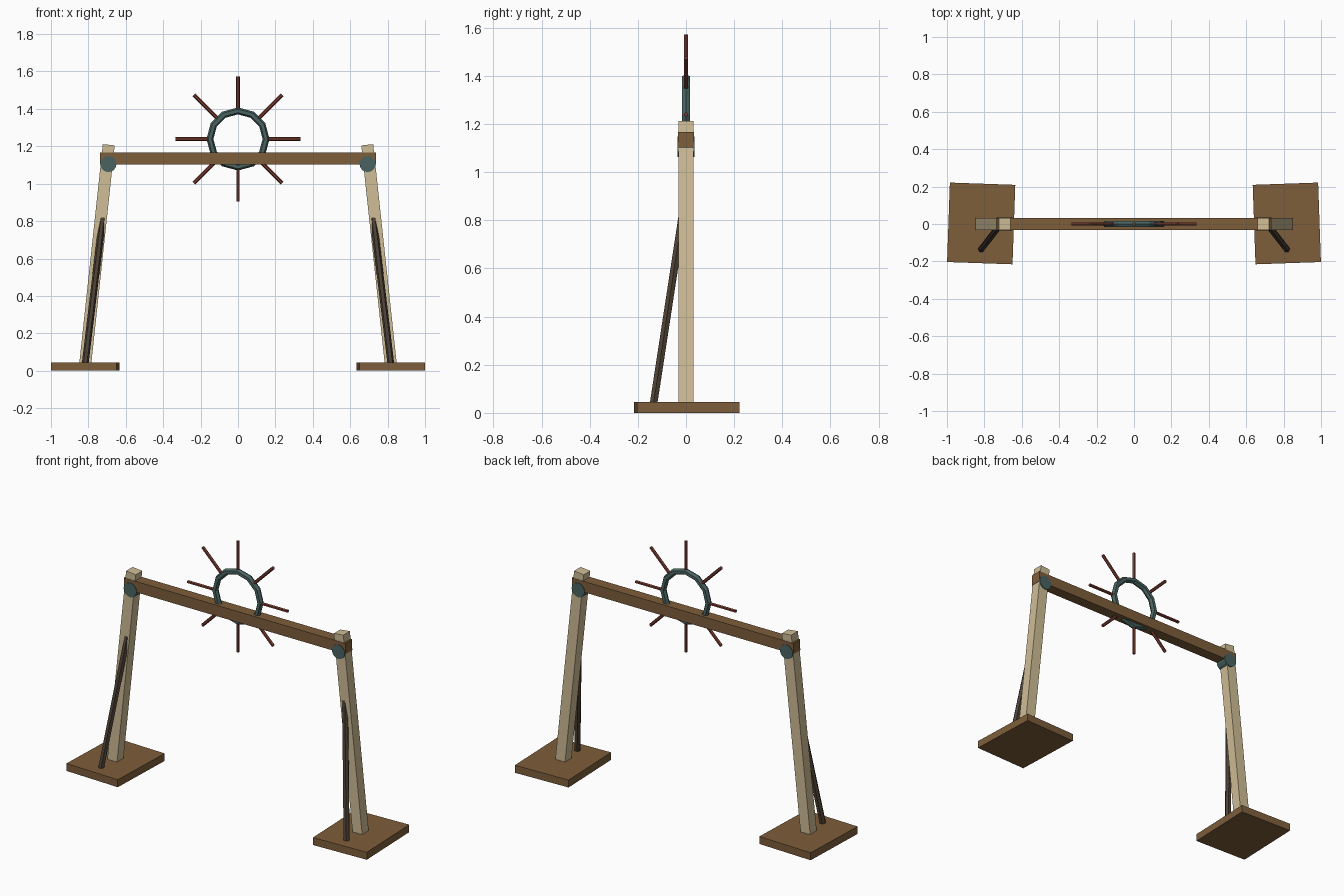
import bpy, math
from mathutils import Vector, Matrix

if "Cube" in bpy.data.objects:
    bpy.data.objects.remove(bpy.data.objects["Cube"])


def material(name, rgb):
    m = bpy.data.materials.new(name)
    lin = [((c / 255 + 0.055) / 1.055) ** 2.4 for c in rgb]
    m.diffuse_color = (*lin, 1)
    m.use_nodes = True
    m.node_tree.nodes["Principled BSDF"].inputs["Base Color"].default_value = m.diffuse_color
    return m


BROWN = material("brown wood", (126, 94, 59))
TAN = material("pale wood", (207, 189, 150))
DARK = material("dark wood", (78, 66, 54))
TEAL = material("teal metal", (74, 100, 97))
RED = material("rust red", (122, 60, 48))


def finish(name, mat):
    ob = bpy.context.object
    ob.name = name
    ob.data.materials.append(mat)
    return ob


def box(name, mat, centre, size, rot=(0, 0, 0)):
    bpy.ops.mesh.primitive_cube_add(size=1, location=centre, rotation=rot)
    ob = finish(name, mat)
    ob.scale = size
    return ob


def rod(name, mat, a, b, radius, sides):
    """Prism from a to b, with a corner turned towards x."""
    a, b = Vector(a), Vector(b)
    d = b - a
    bpy.ops.mesh.primitive_cylinder_add(vertices=sides, radius=radius, depth=d.length)
    ob = finish(name, mat)
    turn = Vector((0, 0, 1)).rotation_difference(d).to_matrix().to_4x4()
    ob.matrix_world = (Matrix.Translation((a + b) / 2) @ turn
                       @ Matrix.Rotation(math.pi / 2, 4, 'Z'))
    return ob


# Both legs: foot plate, leaning post, brace and pivot
for side, s in (("left", -1), ("right", 1)):
    box(side + "_foot_plate", BROWN, (s * 0.817, 0.003, 0.0225),
        (0.35, 0.425, 0.045), (0, 0, s * math.radians(2)))
    low, high = Vector((s * 0.818, 0, 0.025)), Vector((s * 0.691, 0, 1.208))
    d = high - low
    box(side + "_post", TAN, (low + high) / 2, (0.064, 0.062, d.length),
        (0, math.atan2(d.x, d.z), 0))
    rod(side + "_brace", DARK, (s * 0.818, -0.136, 0.03),
        (s * 0.721, -0.012, 0.84), 0.018, 6)
    rod(side + "_pivot", TEAL, (s * 0.693, -0.036, 1.105),
        (s * 0.693, 0.036, 1.105), 0.043, 16)

# Crossbeam
box("crossbeam", BROWN, (0, 0, 1.134), (1.474, 0.066, 0.065))

# Ring with eight rays
HUB = Vector((0, 0, 1.239))
bpy.ops.mesh.primitive_torus_add(major_radius=0.15, minor_radius=0.0185,
                                 major_segments=12, minor_segments=6,
                                 location=HUB, rotation=(math.pi / 2, 0, 0))
finish("sun_ring", TEAL)
for i in range(8):
    t = i * math.pi / 4
    ray = Vector((math.sin(t), 0, math.cos(t)))
    rod("sun_ray_%d" % (i + 1), RED, HUB + ray * 0.145, HUB + ray * 0.333, 0.0095, 6)
